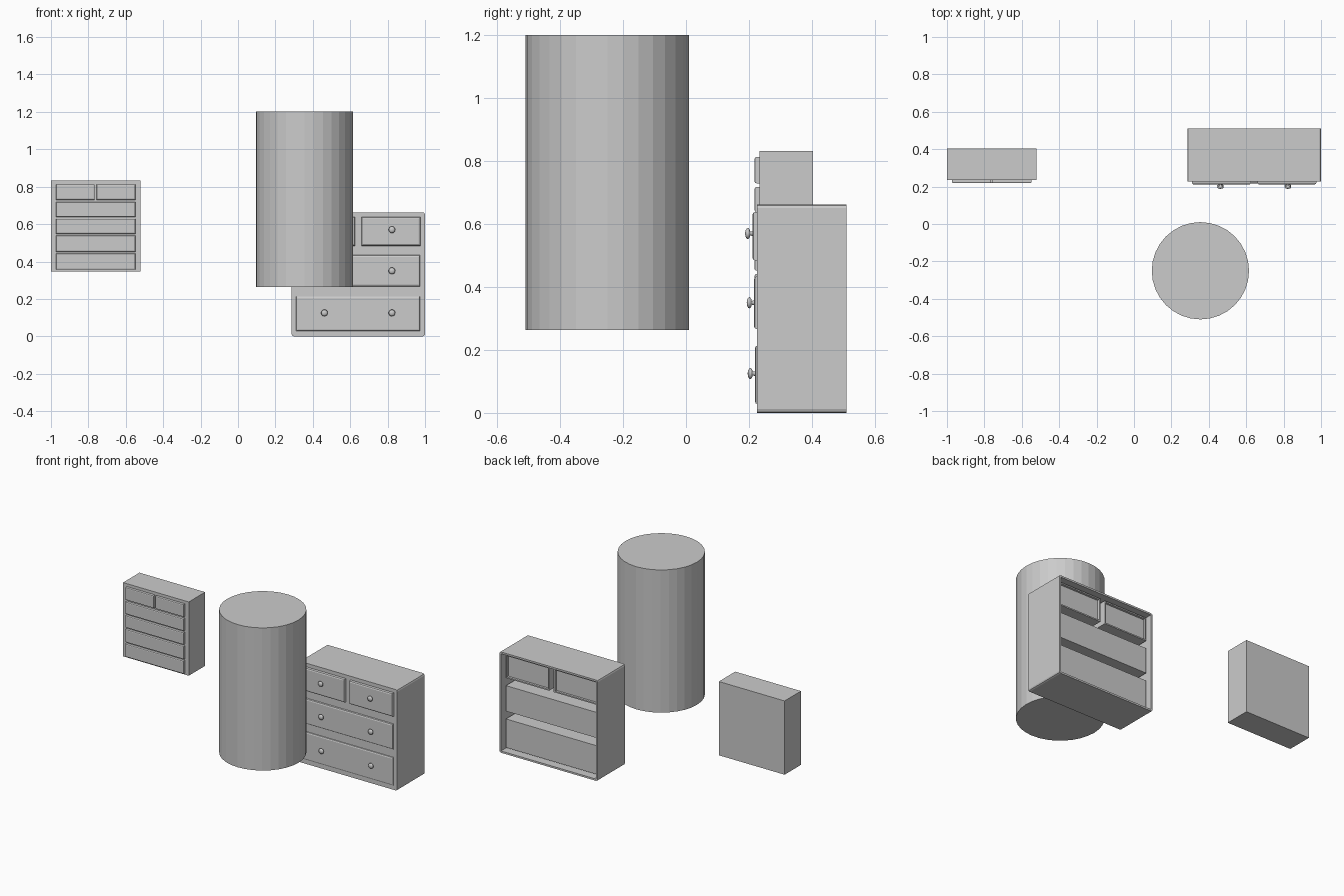
import bpy, bmesh, math
from mathutils import Matrix, Vector

if "Cube" in bpy.data.objects:
    bpy.data.objects.remove(bpy.data.objects["Cube"])


def finish(name, bm):
    bmesh.ops.recalc_face_normals(bm, faces=bm.faces)
    me = bpy.data.meshes.new(name)
    bm.to_mesh(me)
    bm.free()
    ob = bpy.data.objects.new(name, me)
    bpy.context.collection.objects.link(ob)
    return ob


def box_bm(x0, x1, y0, y1, z0, z1):
    bm = bmesh.new()
    bmesh.ops.create_cube(bm, size=1)
    for v in bm.verts:
        v.co = Vector(((x0 + x1) / 2 + v.co.x * (x1 - x0),
                       (y0 + y1) / 2 + v.co.y * (y1 - y0),
                       (z0 + z1) / 2 + v.co.z * (z1 - z0)))
    bm.normal_update()
    return bm


def drawer(name, x0, x1, y0, y1, z0, z1, bevel, recess=False):
    """Drawer block with a rounded front rim and optionally a recessed back."""
    bm = box_bm(x0, x1, y0, y1, z0, z1)
    if recess:
        back = [f for f in bm.faces if f.normal.y > 0.9]
        bmesh.ops.inset_region(bm, faces=back, thickness=0.012)
        moved = bmesh.ops.extrude_face_region(bm, geom=back)
        bmesh.ops.translate(bm, vec=(0, -0.015, 0),
                            verts=[g for g in moved["geom"] if isinstance(g, bmesh.types.BMVert)])
        bmesh.ops.delete(bm, geom=[f for f in back if f.is_valid], context='FACES')
    front = [e for e in bm.edges if all(abs(v.co.y - y0) < 1e-5 for v in e.verts)]
    bmesh.ops.bevel(bm, geom=front, offset=bevel, segments=2, profile=0.5, affect='EDGES')
    return finish(name, bm)


def knob(name, x, y, z):
    """Turned knob projecting towards -y."""
    prof = [(0.008, -0.003), (0.006, 0.007), (0.013, 0.009), (0.018, 0.013),
            (0.016, 0.018), (0.009, 0.022), (0, 0.023)]
    bm = bmesh.new()
    vs = [bm.verts.new((x + r, y - d, z)) for r, d in prof]
    es = [bm.edges.new(p) for p in zip(vs, vs[1:])]
    bmesh.ops.spin(bm, geom=vs + es, cent=(x, y, z), axis=(0, 1, 0),
                   angle=math.tau, steps=16)
    bmesh.ops.remove_doubles(bm, verts=bm.verts, dist=1e-4)
    ob = finish(name, bm)
    for p in ob.data.polygons:
        p.use_smooth = True


# Standing cylinder
bm = bmesh.new()
bmesh.ops.create_cone(bm, cap_ends=True, segments=32, radius1=0.26, radius2=0.26,
                      depth=0.938, matrix=Matrix.Translation((0.355, -0.25, 0.733)))
finish("cylinder", bm)

# Small chest: closed body and five rows of shallow drawer fronts
finish("small_chest_body", box_bm(-1.0, -0.522, 0.234, 0.404, 0.347, 0.832))
rows = [(0.73, 0.813), (0.638, 0.718), (0.548, 0.628), (0.452, 0.538), (0.356, 0.442)]
for i, (z0, z1) in enumerate(rows):
    spans = [(-0.973, -0.766), (-0.756, -0.549)] if i == 0 else [(-0.973, -0.549)]
    for j, (x0, x1) in enumerate(spans):
        drawer(f"small_drawer_{i}_{j}", x0, x1, 0.218, 0.24, z0, z1, 0.006)

# Large dresser shell: rounded long edges, open at the back
bm = box_bm(0.286, 1.0, 0.226, 0.51, 0, 0.663)
long_edges = [e for e in bm.edges if abs(e.verts[0].co.y - e.verts[1].co.y) > 0.1]
bmesh.ops.bevel(bm, geom=long_edges, offset=0.012, segments=2, profile=0.5, affect='EDGES')
bm.normal_update()
bmesh.ops.delete(bm, geom=[f for f in bm.faces if f.normal.y > 0.9], context='FACES')
shell = finish("dresser_shell", bm)
mod = shell.modifiers.new("thickness", 'SOLIDIFY')
mod.thickness = 0.012
mod.offset = -1

# Large dresser drawers and knobs: (front y, z range, knob z, x spans)
full = [(0.31, 0.974)]
split = [(0.31, 0.626), (0.66, 0.975)]
for i, (y, z0, z1, kz, spans) in enumerate([
        (0.211, 0.484, 0.639, 0.57, split),
        (0.216, 0.266, 0.434, 0.35, full),
        (0.219, 0.027, 0.215, 0.125, full)]):
    for j, (x0, x1) in enumerate(spans):
        drawer(f"dresser_drawer_{i}_{j}", x0, x1, y, 0.48, z0, z1, 0.01, i == 0)
    for j, kx in enumerate((0.462, 0.823)):
        knob(f"dresser_knob_{i}_{j}", kx, y, kz)
